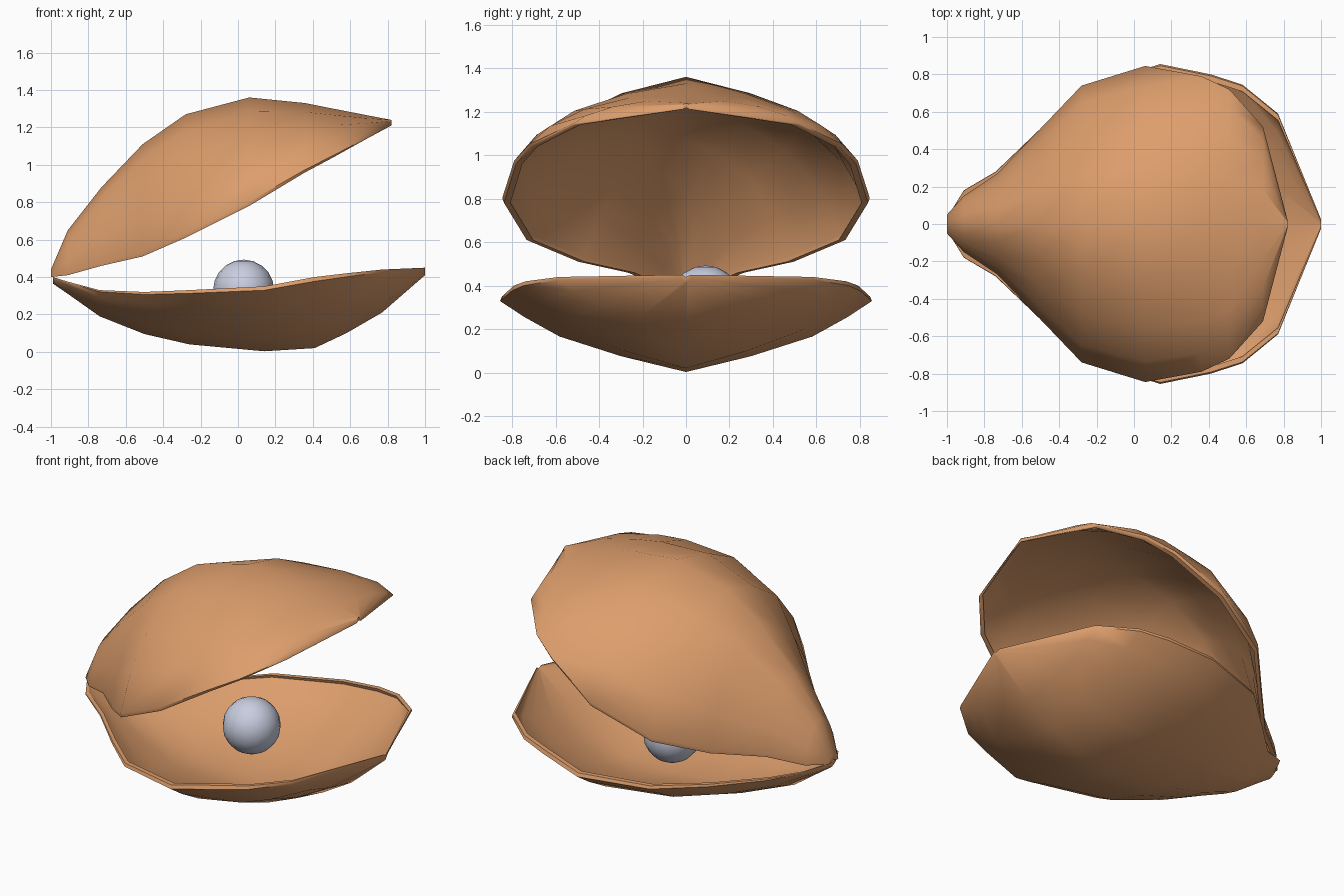
import bpy, bmesh, math

if "Cube" in bpy.data.objects:
    bpy.data.objects.remove(bpy.data.objects["Cube"])


def material(name, color):
    m = bpy.data.materials.new(name)
    m.diffuse_color = color
    m.use_nodes = True
    m.node_tree.nodes["Principled BSDF"].inputs["Base Color"].default_value = m.diffuse_color
    return m


shell_mat = material("shell_tan", (0.72, 0.34, 0.15, 1))
pearl_mat = material("pearl_grey", (0.58, 0.61, 0.74, 1))


def smooth(obj, angle):
    bpy.ops.object.select_all(action='DESELECT')
    obj.select_set(True)
    bpy.context.view_layer.objects.active = obj
    bpy.ops.object.shade_smooth_by_angle(angle=math.radians(angle))


def valve(name, stations, section, wall=0.04, lip=0.03):
    """Loft thin bowl sections; a station is x, half width, rim z, keel z."""
    half = [(-t, f) for t, f in reversed(section[1:])] + section
    bm = bmesh.new()
    loops = []
    for x, w, rim, keel in stations:
        depth = keel - rim
        k = max(0.25, 1 - wall / abs(depth))
        wi = max(w - lip, w * 0.6)
        pts = [(x, w * t, rim + depth * f) for t, f in half]
        pts += [(x, wi * t, rim + depth * f * k) for t, f in reversed(half)]
        loops.append([bm.verts.new(p) for p in pts])
    n = len(loops[0])
    for a, b in zip(loops, loops[1:]):
        for i in range(n):
            j = (i + 1) % n
            bm.faces.new((a[i], a[j], b[j], b[i]))
    # close the wall at the hinge and at the front lip
    m = n // 2
    for loop in (loops[0], loops[-1]):
        for i in range(m - 1):
            bm.faces.new((loop[i], loop[i + 1], loop[n - 2 - i], loop[n - 1 - i]))
    bmesh.ops.recalc_face_normals(bm, faces=bm.faces)
    me = bpy.data.meshes.new(name)
    bm.to_mesh(me)
    bm.free()
    obj = bpy.data.objects.new(name, me)
    bpy.context.collection.objects.link(obj)
    me.materials.append(shell_mat)
    smooth(obj, 50)
    return obj


# Lower shell
valve("lower_shell", [
    (-0.99, 0.05, 0.40, 0.365),
    (-0.91, 0.18, 0.375, 0.31),
    (-0.74, 0.28, 0.33, 0.19),
    (-0.50, 0.51, 0.32, 0.095),
    (-0.26, 0.73, 0.33, 0.04),
    (0.14, 0.855, 0.35, 0.003),
    (0.41, 0.80, 0.40, 0.02),
    (0.58, 0.745, 0.42, 0.10),
    (0.77, 0.59, 0.44, 0.21),
    (1.00, 0.025, 0.45, 0.41),
], [(0, 1), (0.35, 0.79), (0.68, 0.53), (0.87, 0.27), (1, 0.06), (0.99, 0)])

# Upper shell, opened at the hinge
valve("upper_shell", [
    (-1.00, 0.05, 0.40, 0.44),
    (-0.91, 0.15, 0.41, 0.65),
    (-0.73, 0.27, 0.46, 0.88),
    (-0.51, 0.50, 0.51, 1.11),
    (-0.28, 0.74, 0.61, 1.27),
    (0.06, 0.845, 0.78, 1.36),
    (0.36, 0.79, 0.96, 1.33),
    (0.51, 0.72, 1.04, 1.30),
    (0.69, 0.52, 1.14, 1.265),
    (0.82, 0.025, 1.21, 1.24),
], [(0, 1), (0.35, 0.87), (0.65, 0.66), (0.87, 0.36), (1, 0.04), (0.99, 0)])

# Pearl
bpy.ops.mesh.primitive_uv_sphere_add(segments=16, ring_count=10, radius=0.163,
                                     location=(0.03, 0.09, 0.33))
pearl = bpy.context.object
pearl.name = "pearl"
pearl.data.materials.append(pearl_mat)
smooth(pearl, 60)
